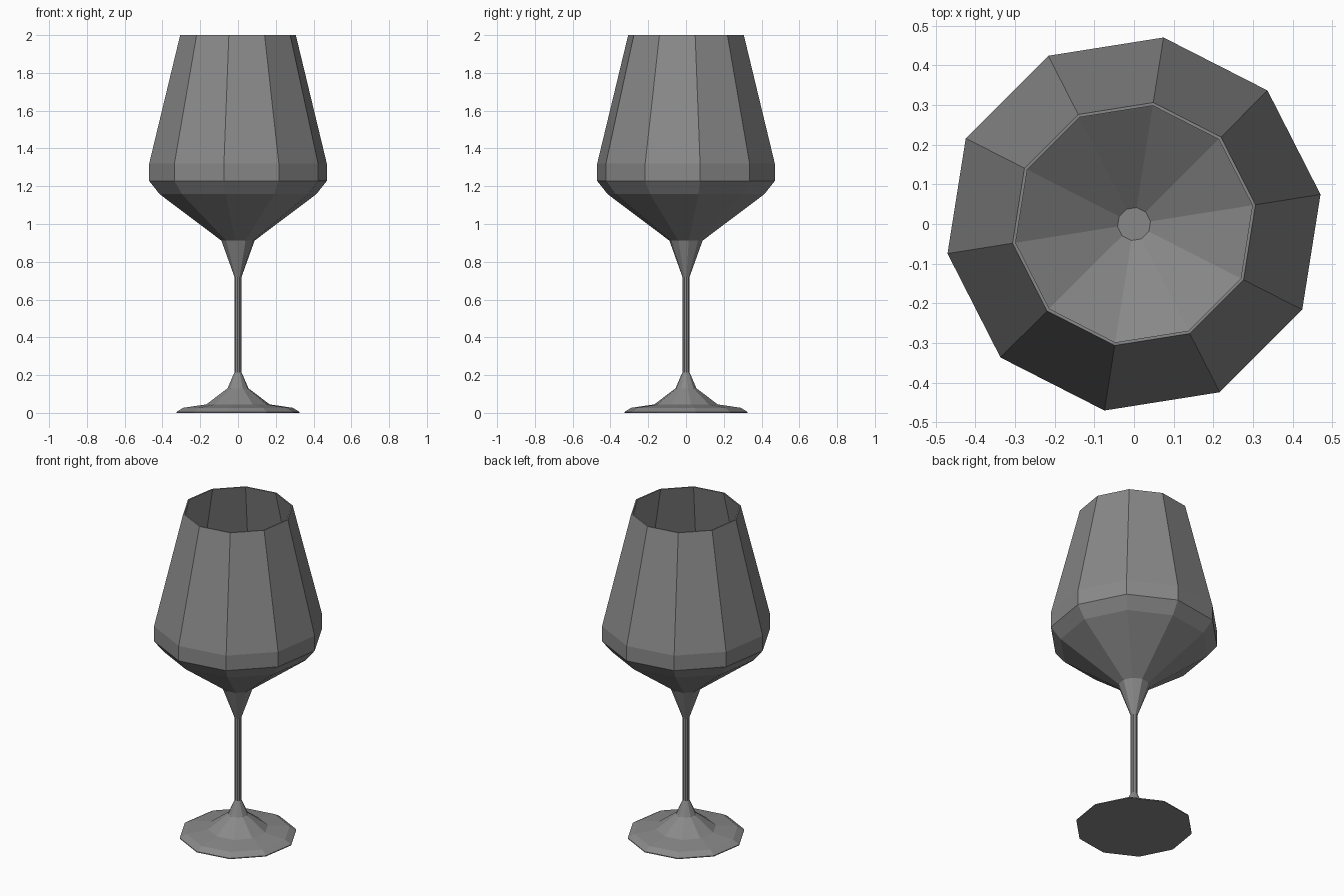
import bpy, bmesh, math

if "Cube" in bpy.data.objects:
    bpy.data.objects.remove(bpy.data.objects["Cube"])

SIDES = 10
OFFSET = math.radians(9)

# One flat grey for the whole glass
grey = bpy.data.materials.new("grey_glass")
grey.diffuse_color = (0.25, 0.25, 0.25, 1.0)
grey.use_nodes = True
grey.node_tree.nodes["Principled BSDF"].inputs["Base Color"].default_value = grey.diffuse_color

# Closed profile (radius, height): foot, stem, outer bowl, rim, inner bowl
profile = [
    (0.330, 0.000), (0.330, 0.005), (0.293, 0.027), (0.170, 0.045),
    (0.056, 0.130), (0.019, 0.215), (0.019, 0.720), (0.089, 0.912),
    (0.420, 1.158), (0.476, 1.228), (0.476, 1.320), (0.310, 2.000),
    (0.302, 2.000), (0.467, 1.319), (0.467, 1.232), (0.414, 1.167),
    (0.042, 0.900),
]


def lathe(name, points, mat):
    """Spin a profile into a faceted solid with capped ends."""
    bm = bmesh.new()
    rings = []
    for r, z in points:
        rings.append([bm.verts.new((r * math.cos(OFFSET + i * math.tau / SIDES),
                                    r * math.sin(OFFSET + i * math.tau / SIDES), z))
                      for i in range(SIDES)])
    for a, b in zip(rings, rings[1:]):
        for i in range(SIDES):
            j = (i + 1) % SIDES
            bm.faces.new((a[i], a[j], b[j], b[i]))
    bm.faces.new(rings[0][::-1])
    bm.faces.new(rings[-1])
    bmesh.ops.recalc_face_normals(bm, faces=bm.faces[:])
    mesh = bpy.data.meshes.new(name)
    bm.to_mesh(mesh)
    bm.free()
    mesh.materials.append(mat)
    obj = bpy.data.objects.new(name, mesh)
    bpy.context.collection.objects.link(obj)
    return obj


lathe("wine_glass", profile, grey)
